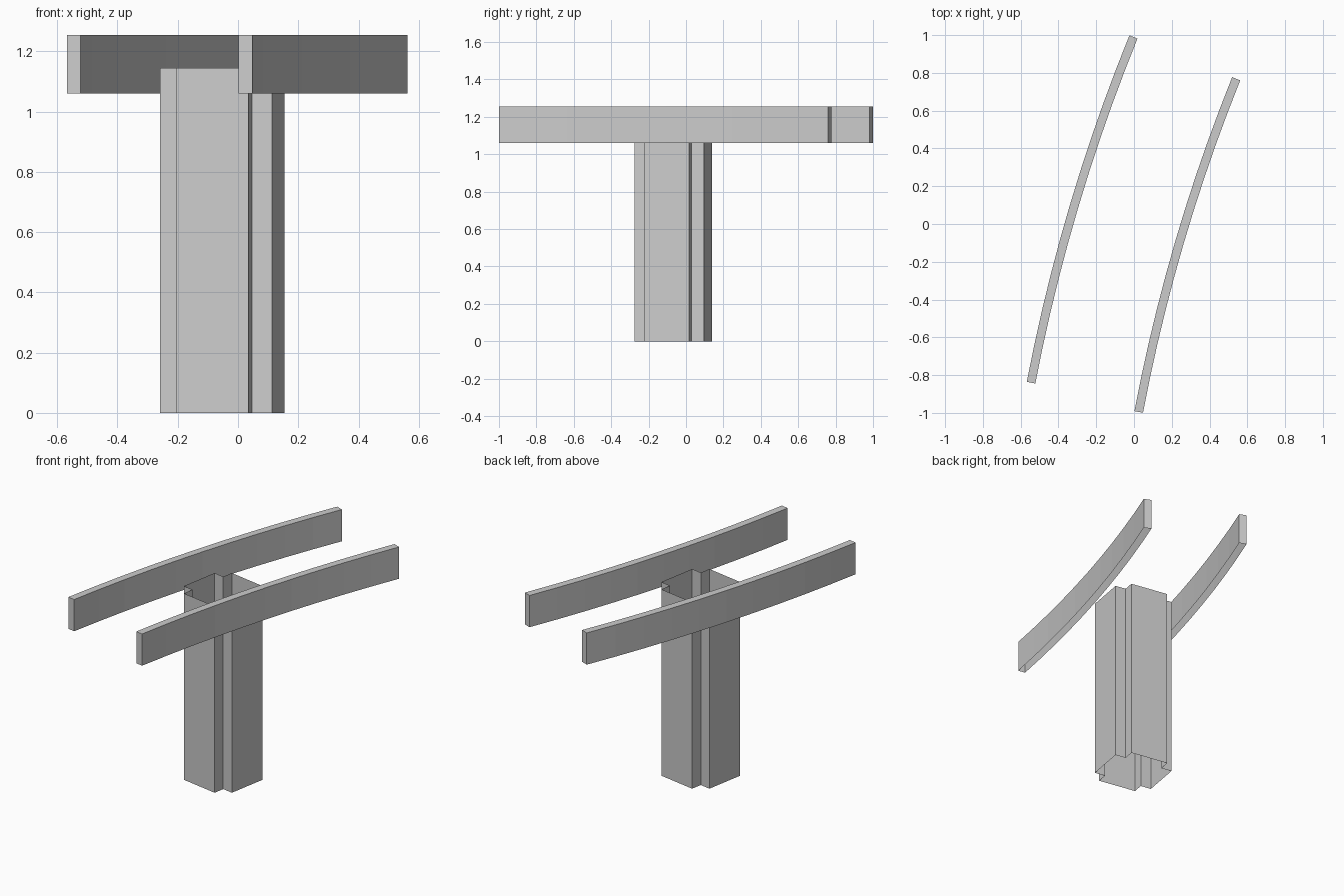
import bpy, bmesh, math
from mathutils import Vector

if "Cube" in bpy.data.objects:
    bpy.data.objects.remove(bpy.data.objects["Cube"])

grey = bpy.data.materials.new("concrete grey")
grey.diffuse_color = (0.6, 0.6, 0.6, 1)
grey.use_nodes = True
grey.node_tree.nodes["Principled BSDF"].inputs["Base Color"].default_value = grey.diffuse_color


def finish(name, bm):
    me = bpy.data.meshes.new(name)
    bm.to_mesh(me)
    bm.free()
    me.materials.append(grey)
    ob = bpy.data.objects.new(name, me)
    bpy.context.collection.objects.link(ob)
    return ob


# Pillar: open-ended tube with notched corners, turned 10 degrees
def pillar(cx, cy, a, b, top, turn):
    bm = bmesh.new()
    outline = []
    for k in range(4):
        ang = k * math.pi / 2 - turn
        for x, y in ((-b, -a), (b, -a), (b, -b)):
            outline.append((cx + x * math.cos(ang) - y * math.sin(ang),
                            cy + x * math.sin(ang) + y * math.cos(ang)))
    low = [bm.verts.new((x, y, 0)) for x, y in outline]
    high = [bm.verts.new((x, y, top)) for x, y in outline]
    n = len(outline)
    for i in range(n):
        j = (i + 1) % n
        bm.faces.new((low[i], low[j], high[j], high[i]))
    finish("support_pillar", bm)


# Rail: gently curved beam, open underneath
def rail(name, start, end, sag, width=0.046, z0=1.06, z1=1.255, steps=10):
    p, q = Vector(start), Vector(end)
    chord = q - p
    side = Vector((chord.y, -chord.x)).normalized()
    ctrl = (p + q) / 2 - side * sag * 2
    bm = bmesh.new()
    rings = []
    for i in range(steps + 1):
        t = i / steps
        c = p * (1 - t) ** 2 + ctrl * 2 * t * (1 - t) + q * t * t
        d = ((ctrl - p) * (1 - t) + (q - ctrl) * t).normalized()
        r = Vector((d.y, -d.x)) * width / 2
        l, m = c - r, c + r
        rings.append([bm.verts.new((v.x, v.y, z)) for v, z in
                      ((l, z0), (l, z1), (m, z1), (m, z0))])
    for s, e in zip(rings, rings[1:]):
        for k in range(3):
            bm.faces.new((s[k], e[k], e[k + 1], s[k + 1]))
    bm.faces.new(rings[0])
    bm.faces.new(rings[-1][::-1])
    bmesh.ops.recalc_face_normals(bm, faces=bm.faces)
    finish(name, bm)


pillar(-0.052, -0.069, 0.189, 0.121, 1.145, math.radians(10))
rail("left_rail", (-0.545, -0.84), (-0.003, 0.99), 0.047)
rail("right_rail", (0.025, -0.995), (0.541, 0.769), 0.045)
